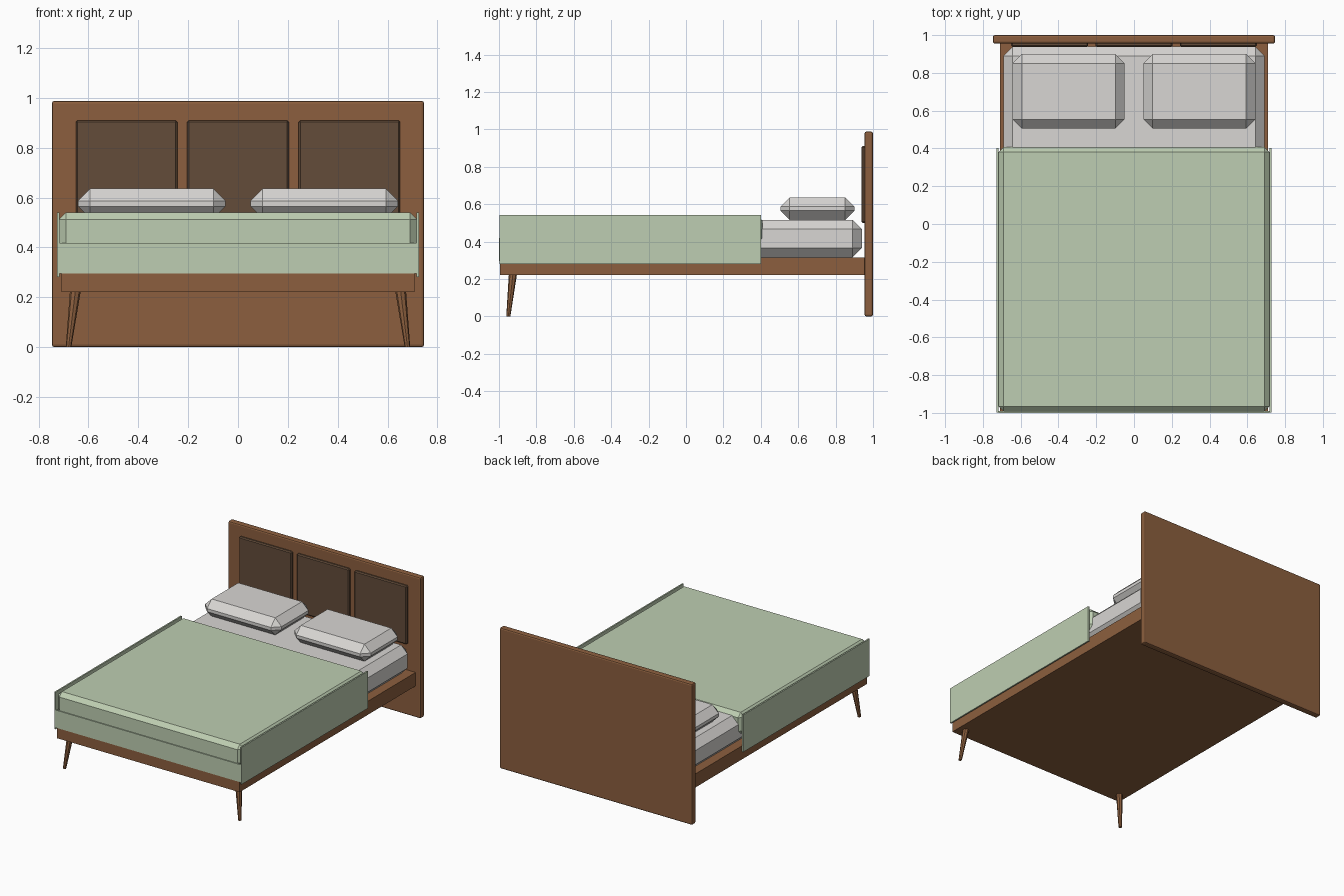
import bpy, bmesh
from mathutils import Vector

if "Cube" in bpy.data.objects:
    bpy.data.objects.remove(bpy.data.objects["Cube"])


def material(name, rgb):
    m = bpy.data.materials.new(name)
    m.diffuse_color = (*[(c / 255 / 12.92 if c < 11 else ((c / 255 + 0.055) / 1.055) ** 2.4) for c in rgb], 1)
    m.use_nodes = True
    m.node_tree.nodes["Principled BSDF"].inputs["Base Color"].default_value = m.diffuse_color
    return m


wood = material("walnut wood", (140, 95, 62))
dark = material("dark panel", (99, 76, 58))
linen = material("white linen", (216, 214, 211))
green = material("sage green", (190, 206, 178))


def finish(name, bm, mat):
    bmesh.ops.recalc_face_normals(bm, faces=bm.faces)
    mesh = bpy.data.meshes.new(name)
    bm.to_mesh(mesh)
    bm.free()
    mesh.materials.append(mat)
    obj = bpy.data.objects.new(name, mesh)
    bpy.context.collection.objects.link(obj)
    return obj


def box(name, x, y, z, mat, bevel=0, segments=1):
    """Box from (min, max) pairs with an optional chamfer on every edge."""
    bm = bmesh.new()
    bmesh.ops.create_cube(bm, size=1)
    for v in bm.verts:
        v.co = Vector([(a + b) / 2 + c * (b - a) for c, (a, b) in zip(v.co, (x, y, z))])
    if bevel:
        bmesh.ops.bevel(bm, geom=bm.edges[:], offset=bevel, segments=segments,
                        profile=0.5, affect='EDGES')
    return finish(name, bm, mat)


def leg(name, side):
    """Tapered leg splayed outwards and forwards."""
    bm = bmesh.new()
    bmesh.ops.create_cone(bm, cap_ends=True, segments=8, radius1=0.011, radius2=0.022, depth=0.23)
    for v in bm.verts:
        t = (v.co.z + 0.115) / 0.23
        v.co += Vector((side * (0.68 - 0.028 * t), -0.95 + 0.025 * t, 0.115))
    return finish(name, bm, wood)


# Headboard with three inset-look panels
box("headboard", (-0.747, 0.747), (0.955, 1.0), (0, 0.988), wood, 0.01, 2)
for i, cx in enumerate((-0.447, 0, 0.447)):
    box(f"headboard_panel_{i + 1}", (cx - 0.204, cx + 0.204), (0.938, 0.962), (0.5, 0.91), dark, 0.007)

# Bed frame and front legs
box("bed_frame", (-0.709, 0.709), (-0.995, 0.96), (0.221, 0.316), wood)
for label, side in (("left", -1), ("right", 1)):
    leg(f"front_leg_{label}", side)

# Mattress and pillows
box("mattress", (-0.692, 0.692), (-0.955, 0.94), (0.316, 0.516), linen, 0.05)
for label, side in (("left", -1), ("right", 1)):
    x = sorted((side * 0.05, side * 0.642))
    box(f"pillow_{label}", x, (0.505, 0.9), (0.516, 0.636), linen, 0.049)

# Blanket: chamfered top with flat side and front drapes
box("blanket_top", (-0.718, 0.718), (-0.993, 0.408), (0.39, 0.541), green, 0.028)
for label, side in (("left", -1), ("right", 1)):
    x = sorted((side * 0.717, side * 0.727))
    box(f"blanket_drape_{label}", x, (-0.997, 0.402), (0.281, 0.541), green)
box("blanket_drape_front", (-0.718, 0.718), (-1.0, -0.99), (0.295, 0.418), green)
